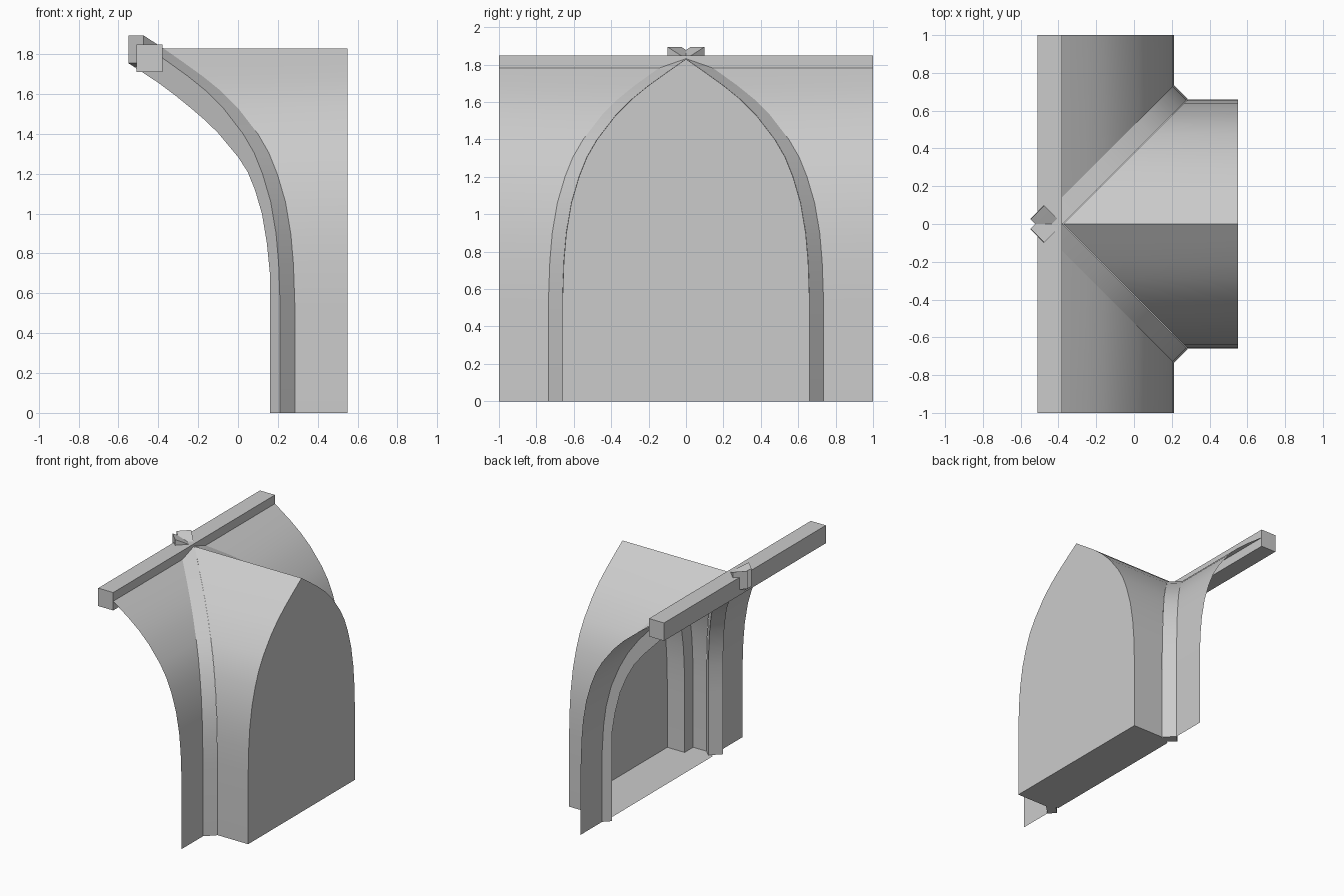
import bpy, bmesh

if "Cube" in bpy.data.objects:
    bpy.data.objects.remove(bpy.data.objects["Cube"])

# Pointed arch half profile (y, z) of the cross vault, from springing to crown
ARCH = [(.66, 0), (.66, .55), (.653, .75), (.64, .9), (.613, 1.06), (.572, 1.2), (.53, 1.305),
        (.475, 1.4), (.375, 1.53), (.29, 1.615), (.2, 1.688), (.1, 1.76), (0, 1.83)]
# Underside of the diagonal rib (centre x, z), one point per arch point plus the tip
RIB_IN = [(.198, 0), (.198, .5), (.197, .7), (.182, .85), (.157, 1.0), (.122, 1.12), (.085, 1.21),
          (.037, 1.285), (-.063, 1.405), (-.13, 1.47), (-.2, 1.53), (-.28, 1.595), (-.36, 1.655),
          (-.513, 1.755)]
WALL_X, HALF = .55, .037
GROIN = .375            # cross vault groin: x = y - GROIN
mirror = (1, -1)


def make(name, bm, smooth=True):
    bmesh.ops.remove_doubles(bm, verts=bm.verts, dist=1e-5)
    bmesh.ops.recalc_face_normals(bm, faces=bm.faces)
    me = bpy.data.meshes.new(name)
    bm.to_mesh(me)
    bm.free()
    ob = bpy.data.objects.new(name, me)
    bpy.context.collection.objects.link(ob)
    if smooth:
        bpy.context.view_layer.objects.active = ob
        ob.select_set(True)
        bpy.ops.object.shade_smooth_by_angle(angle=.5)
        ob.select_set(False)
    return ob


def loft(bm, rows, closed=False):
    """Bridge successive rows of points; closed rows become a capped tube."""
    vs = [[bm.verts.new(p) for p in r] for r in rows]
    n = len(vs[0])
    for a, b in zip(vs, vs[1:]):
        for i in range(n if closed else n - 1):
            j = (i + 1) % n
            bm.faces.new((a[i], a[j], b[j], b[i]))
    if closed:
        bm.faces.new(vs[0])
        bm.faces.new(vs[-1])


full = [(-y, z) for y, z in ARCH] + [(y, z) for y, z in ARCH[-2::-1]]

# Cross vault shell: pointed tunnel from the groins to the wall
bm = bmesh.new()
loft(bm, [[(abs(y) - GROIN, y, z), (WALL_X, y, z)] for y, z in full])
make("cross_vault", bm)

# Arched end wall and floor slab
bm = bmesh.new()
bm.faces.new([bm.verts.new((WALL_X, y, z)) for y, z in full])
make("end_wall", bm, False)
bm = bmesh.new()
bm.faces.new([bm.verts.new((x, y, 0)) for x, y in
              [(.55, -.66), (.55, .66), (.285, .66), (.2, .62), (.2, -.62), (.285, -.66)]])
make("floor", bm, False)

# Main vault webs either side, running from the ribs to the ends
for s, side in zip(mirror, ("back", "front")):
    bm = bmesh.new()
    loft(bm, [[(y - GROIN - 2 * HALF, s * (y + 2 * HALF), z),
               (y - GROIN - 2 * HALF, s, z)] for y, z in ARCH])
    make("main_vault_" + side, bm)

# Diagonal ribs: square-cut section, overshooting the ridge slightly
outer = [(y - GROIN - HALF, z) for y, z in ARCH] + [(-.512, 1.895)]
for s, side in zip(mirror, ("back", "front")):
    bm = bmesh.new()
    rows = []
    for (xo, zo), (xi, zi) in zip(outer, RIB_IN):
        rows.append([(x + k, s * (x + .45 - k), z) for x, z, k in
                     [(xo, zo, -HALF), (xo, zo, HALF), (xi, zi, HALF), (xi, zi, -HALF)]])
    loft(bm, rows, closed=True)
    make("diagonal_rib_" + side, bm)

# Wall rib under the cross vault, against the end wall
bm = bmesh.new()
loft(bm, [[(.40, y, z), (WALL_X, y, z), (WALL_X, y * .84, z * .93), (.40, y * .84, z * .93)]
          for y, z in full], closed=True)
make("wall_rib", bm)

# Ridge beam
bm = bmesh.new()
loft(bm, [[(-.51, y, 1.71), (-.38, y, 1.71), (-.38, y, 1.85), (-.51, y, 1.85)]
          for y in (-1, 1)], closed=True)
make("ridge_beam", bm, False)
